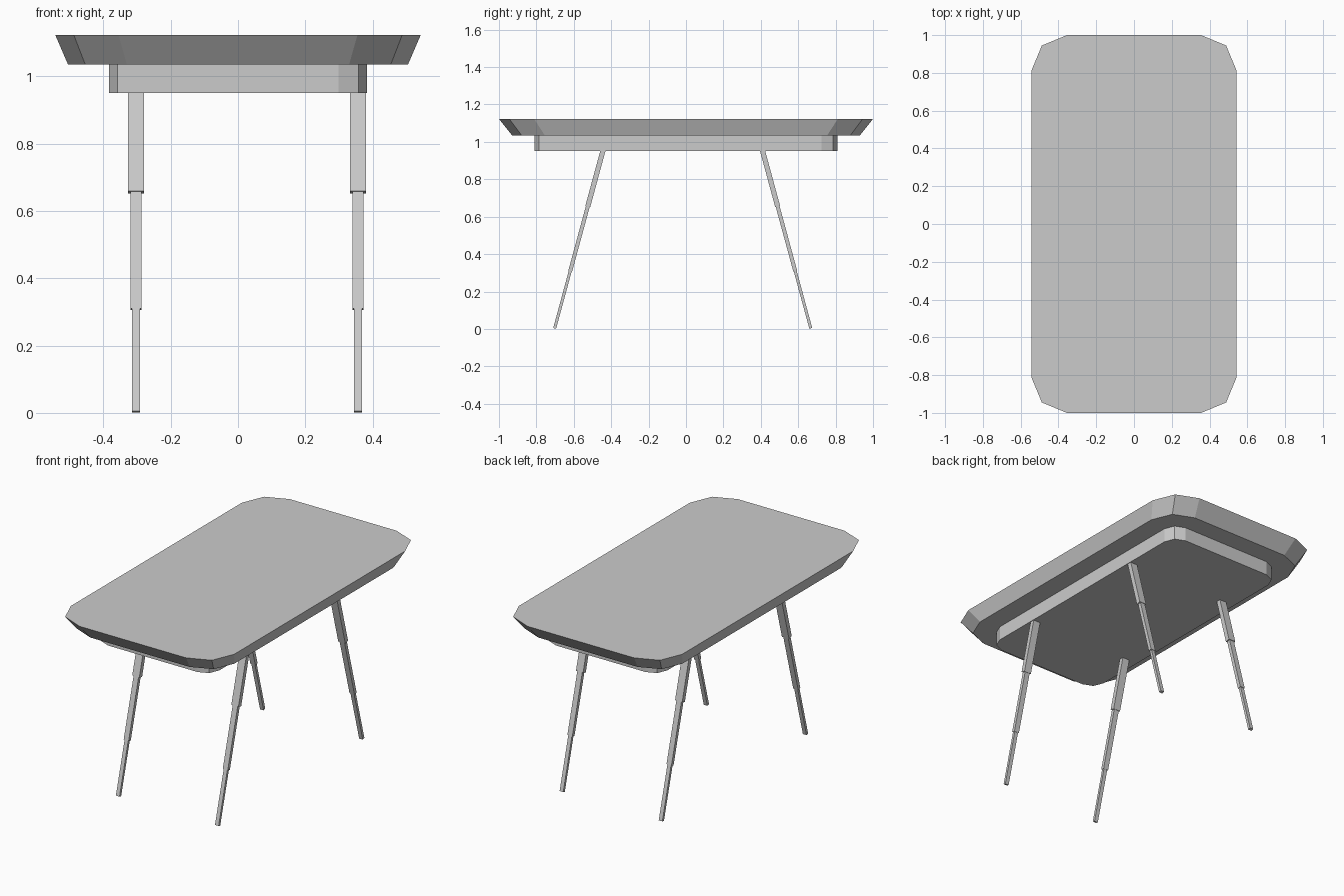
import bpy, bmesh, math
from mathutils import Vector, Matrix

if "Cube" in bpy.data.objects:
    bpy.data.objects.remove(bpy.data.objects["Cube"])


def add_object(name, bm):
    bmesh.ops.recalc_face_normals(bm, faces=bm.faces)
    mesh = bpy.data.meshes.new(name)
    bm.to_mesh(mesh)
    bm.free()
    obj = bpy.data.objects.new(name, mesh)
    bpy.context.collection.objects.link(obj)
    return obj


def rounded_outline(hx, hy, r, steps=2):
    """Rectangle outline whose corners are arcs of a few flat segments."""
    pts = []
    for i, (sx, sy) in enumerate([(1, 1), (-1, 1), (-1, -1), (1, -1)]):
        for k in range(steps + 1):
            a = math.radians(90 * (i + k / steps))
            pts.append((sx * (hx - r) + r * math.cos(a), sy * (hy - r) + r * math.sin(a)))
    return pts


def slab(name, hx, hy, r, z0, z1, bottom_scale=1.0):
    bm = bmesh.new()
    outline = rounded_outline(hx, hy, r)
    low = [bm.verts.new((x * bottom_scale, y * bottom_scale, z0)) for x, y in outline]
    high = [bm.verts.new((x, y, z1)) for x, y in outline]
    bm.faces.new(low[::-1])
    bm.faces.new(high)
    n = len(outline)
    for i in range(n):
        j = (i + 1) % n
        bm.faces.new((low[i], low[j], high[j], high[i]))
    return add_object(name, bm)


# Tabletop with undercut edge, and the apron below it
slab("tabletop", 0.543, 1.0, 0.188, 1.035, 1.123, 0.93)
slab("apron", 0.383, 0.81, 0.085, 0.95, 1.035)

# Telescoping legs: (bottom z, top z, width, depth) per section
SECTIONS = [(0.003, 0.308, 0.024, 0.016),
            (0.308, 0.655, 0.033, 0.021),
            (0.655, 0.970, 0.047, 0.027)]
TILT = math.radians(15.2)


def leg(name, x, foot_y, side):
    bm = bmesh.new()
    rot = Matrix.Rotation(side * TILT, 4, 'X')
    for z0, z1, w, d in SECTIONS:
        zc = (z0 + z1) / 2
        centre = Vector((x, foot_y - side * zc * math.tan(TILT), zc))
        size = Matrix.Diagonal((w, d, (z1 - z0) / math.cos(TILT), 1))
        bmesh.ops.create_cube(bm, size=1, matrix=Matrix.Translation(centre) @ rot @ size)
    return add_object(name, bm)


for x, x_name in ((-0.303, "left"), (0.356, "right")):
    leg("front_leg_" + x_name, x, -0.703, -1)
    leg("back_leg_" + x_name, x, 0.668, 1)
